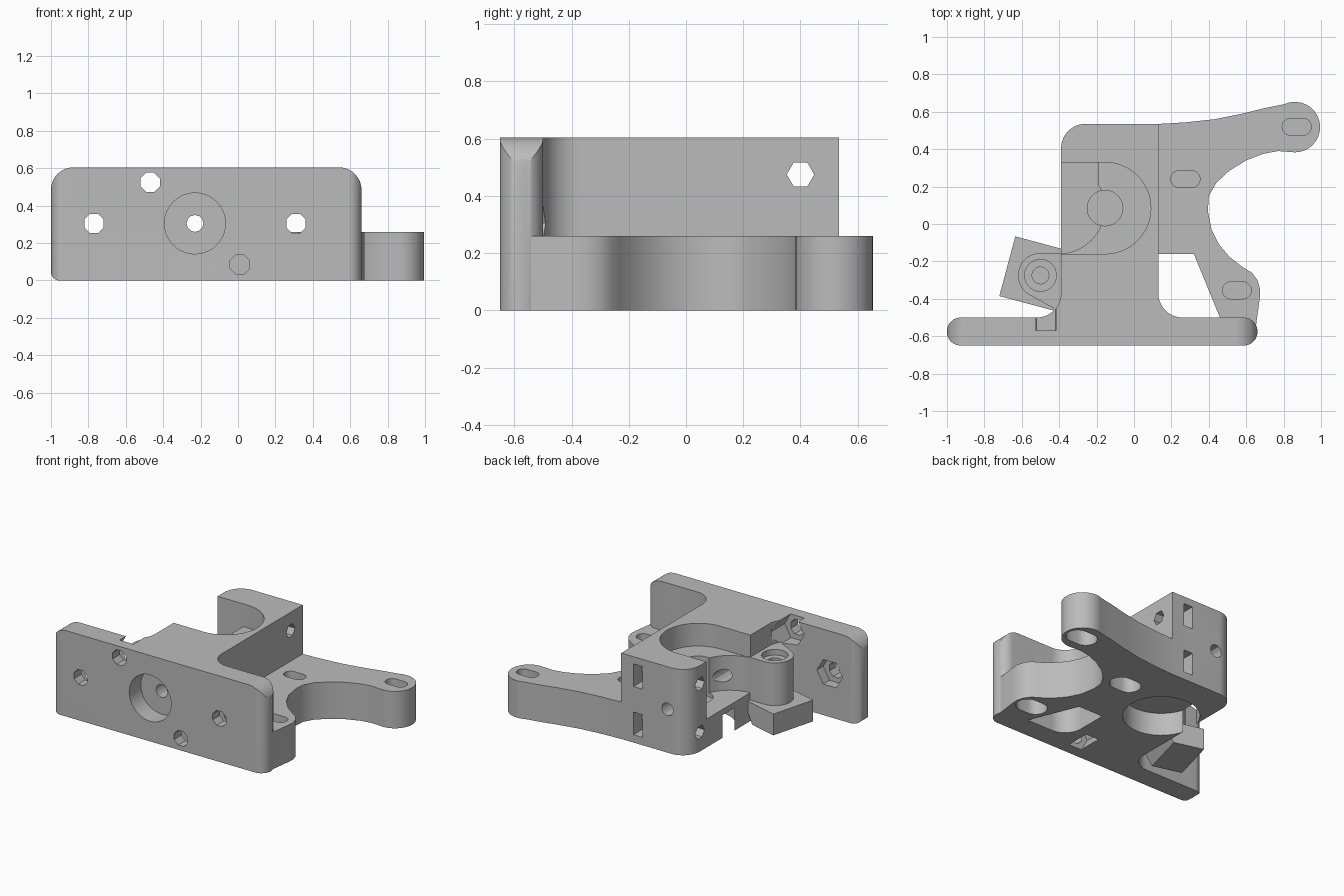
import bpy, bmesh, math
from mathutils import Matrix, Vector

cube = bpy.data.objects.get("Cube")
if cube:
    bpy.data.objects.remove(cube, do_unlink=True)

grey = bpy.data.materials.new("plain grey")
grey.use_nodes = True
grey.diffuse_color = (0.5, 0.5, 0.5, 1)
grey.node_tree.nodes["Principled BSDF"].inputs["Base Color"].default_value = (0.5, 0.5, 0.5, 1)

H = 0.605          # full height
LOW = 0.26         # height of the motor bracket
ROD = (-0.155, 0.085)   # drive shaft axis
HINGE = (-0.5, -0.275)  # hinge axis


def prism(name, pts, lo, hi, axis="z"):
    """Extrude a 2D outline along an axis: z uses (x, y), y uses (x, z), x uses (y, z)."""
    place = {"z": lambda a, b, c: (a, b, c),
             "y": lambda a, b, c: (a, c, b),
             "x": lambda a, b, c: (c, a, b)}[axis]
    bm = bmesh.new()
    face = bm.faces.new([bm.verts.new(place(a, b, lo)) for a, b in pts])
    ext = bmesh.ops.extrude_face_region(bm, geom=[face])
    moved = [v for v in ext["geom"] if isinstance(v, bmesh.types.BMVert)]
    bmesh.ops.translate(bm, verts=moved, vec=Vector(place(0, 0, hi - lo)))
    bmesh.ops.recalc_face_normals(bm, faces=bm.faces[:])
    mesh = bpy.data.meshes.new(name)
    bm.to_mesh(mesh)
    bm.free()
    mesh.materials.append(grey)
    ob = bpy.data.objects.new(name, mesh)
    bpy.context.collection.objects.link(ob)
    return ob


def arc(cx, cy, r, start, end, n=12):
    return [(cx + r * math.cos(math.radians(start + (end - start) * i / n)),
             cy + r * math.sin(math.radians(start + (end - start) * i / n)))
            for i in range(n + 1)]


def ring(cx, cy, r, n=40, turn=0):
    return arc(cx, cy, r, turn, turn + 360, n)[:-1]


def rect(a0, a1, b0, b1):
    return [(a0, b0), (a1, b0), (a1, b1), (a0, b1)]


def slot(cx, cy, r, half):
    return arc(cx + half, cy, r, -90, 90) + arc(cx - half, cy, r, 90, 270)


def combine(target, tool, operation):
    mod = target.modifiers.new("join", "BOOLEAN")
    mod.operation, mod.solver, mod.object = operation, "EXACT", tool
    bpy.context.view_layer.objects.active = target
    bpy.ops.object.modifier_apply(modifier=mod.name)
    bpy.data.objects.remove(tool, do_unlink=True)


def cut(target, pts, lo, hi, axis="z"):
    combine(target, prism("cutter", pts, lo, hi, axis), "DIFFERENCE")


# Mounting plate: rounded front outline crossed with a rounded plan outline
plate_front = ([(0.66, 0)] + arc(0.54, H - 0.12, 0.12, 0, 90)
               + arc(-0.88, H - 0.12, 0.12, 90, 180) + arc(-0.955, 0.045, 0.045, 180, 270, 6))
plate_plan = (arc(0.587, -0.573, 0.073, 0, 90) + arc(-0.927, -0.573, 0.073, 90, 180)
              + arc(-0.927, -0.577, 0.073, 180, 270) + arc(0.587, -0.577, 0.073, 270, 360))
body = prism("extruder_body", plate_front, -0.7, -0.45, "y")
combine(body, prism("plan", plate_plan, -0.1, 0.8), "INTERSECT")

# Main block with a rounded back corner and fillets into the plate
block = ([(-0.52, -0.56), (0.26, -0.56)] + arc(0.26, -0.37, 0.13, 270, 180)
         + [(0.13, 0.535)] + arc(-0.26, 0.405, 0.13, 90, 180)
         + arc(-0.52, -0.37, 0.13, 0, -90))
combine(body, prism("block", block, 0, H), "UNION")

# Low motor bracket with two arms
bracket = ([(0.05, 0.5), (0.13, 0.535), (0.27, 0.543), (0.43, 0.56), (0.58, 0.59), (0.7, 0.62)]
           + arc(0.86, 0.518, 0.135, 115, -90, 20)
           + [(0.77, 0.39), (0.69, 0.375), (0.6, 0.34), (0.51, 0.285), (0.44, 0.22),
              (0.4, 0.15), (0.395, 0.07), (0.415, -0.03), (0.455, -0.11), (0.51, -0.175),
              (0.58, -0.23), (0.63, -0.26), (0.66, -0.3), (0.675, -0.35), (0.672, -0.4),
              (0.65, -0.56), (0.484, -0.56), (0.32, -0.16), (0.05, -0.16)])
combine(body, prism("bracket", bracket, 0, LOW), "UNION")

# Motor slots, with wide recesses below and a thin web between
for x, y in ((0.87, 0.52), (0.275, 0.24), (0.55, -0.355)):
    cut(body, slot(x, y, 0.045, 0.033), 0.16, 0.4)
    cut(body, slot(x, y, 0.075, 0.033), -0.1, 0.15)

# Idler opening on the left of the block
cut(body, rect(-0.6, ROD[0], -0.16, 0.33), 0.445, 0.8)
cut(body, rect(-0.6, -0.19, 0.085, 0.33), 0.2, 0.8)
cut(body, ring(-0.4, 0.085, 0.243), 0.2, 0.8)

# Bearing pockets and shaft hole
cut(body, ring(*ROD, 0.245, 48), 0.445, 0.8)
cut(body, ring(*ROD, 0.245, 48), -0.1, 0.16)
cut(body, ring(*ROD, 0.095), 0.17, 0.8)

# Hot end socket and filament path
cut(body, ring(-0.23, 0.305, 0.163), -0.8, -0.52, "y")
cut(body, ring(-0.23, 0.305, 0.045, 12), -0.8, 0.8, "y")

# Plate bolt holes with hexagonal nut recesses behind
for x, z, back in ((-0.77, 0.305, -0.4), (0.31, 0.305, -0.4),
                   (-0.47, 0.525, -0.39), (0.01, 0.085, -0.4)):
    cut(body, ring(x, z, 0.056, 8, 22.5), -0.8, -0.5, "y")
    cut(body, ring(x, z, 0.1, 6), -0.57, back, "y")

# Idler bolt holes across the block, with nut slots from the back
for z in (0.475, 0.135):
    cut(body, ring(0.4, z, 0.048, 6), -0.6, 0.2 if z > LOW else 0.1, "x")
    cut(body, rect(-0.035, 0.035, z - 0.08, z + 0.08), 0.33, 0.7, "y")

# Hinge knuckle beside the block
knuckle = arc(*HINGE, 0.12, 90, 240, 24) + [(-0.43, -0.45), (-0.37, -0.47), (-0.37, -0.155)]
hinge = prism("hinge_knuckle", knuckle, 0.14, 0.45)
cut(hinge, ring(*HINGE, 0.085, 32), 0.41, 0.6)
cut(hinge, ring(*HINGE, 0.045, 24), 0.2, 0.6)

# Tilted hinge foot with a sloping inner side
foot = prism("hinge_foot", [(0, 0), (0.21, 0), (0.3, 0.15), (0, 0.15)], 0, 0.33, "y")
foot.data.transform(Matrix.Translation((-0.72, -0.385, 0)) @ Matrix.Rotation(math.radians(-15), 4, "Z"))

# Smooth rounds, sharp edges
for ob in (body, hinge, foot):
    bpy.ops.object.select_all(action="DESELECT")
    ob.select_set(True)
    bpy.context.view_layer.objects.active = ob
    bpy.ops.object.shade_smooth_by_angle(angle=math.radians(30))
